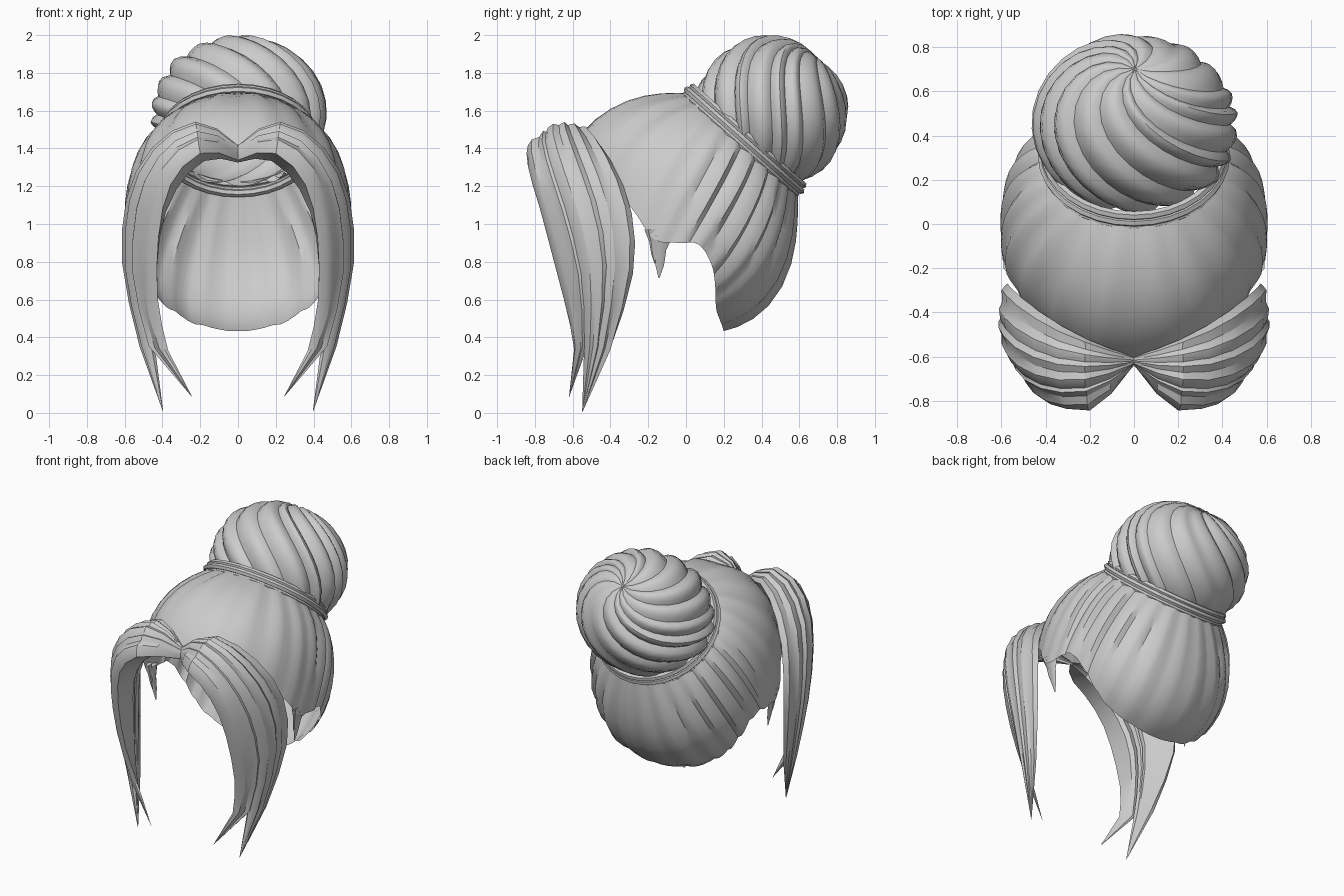
import bpy, math, random
from mathutils import Vector as V

if "Cube" in bpy.data.objects:
    bpy.data.objects.remove(bpy.data.objects["Cube"])

random.seed(4)
TIE = V((0, 0.305, 1.44))            # centre of the hair tie
AXIS = V((0, 0.663, 0.748))          # direction the bun points
FRONT = V((0, -0.748, 0.663))        # in-plane direction toward the forehead
SIDE = V((1, 0, 0))


def spline(pts, t):
    """Catmull-Rom point at t in 0..1."""
    pts = [V(p) for p in pts]
    n = len(pts) - 1
    i = min(int(t * n), n - 1)
    f = t * n - i
    b, c = pts[i], pts[i + 1]
    a = pts[i - 1] if i else b * 2 - c
    d = pts[i + 2] if i + 2 <= n else c * 2 - b
    return 0.5 * (2 * b + (c - a) * f + (2 * a - 5 * b + 4 * c - d) * f ** 2
                  + (3 * b - a - 3 * c + d) * f ** 3)


def loft(name, rings, closed=True, mirror=False, caps=False, angle=35):
    """Skin a list of equal-length point rows."""
    m = len(rings[0])
    verts = [p for r in rings for p in r]
    faces = []
    for i in range(len(rings) - 1):
        for j in range(m if closed else m - 1):
            k = (j + 1) % m
            faces.append((i * m + j, i * m + k, (i + 1) * m + k, (i + 1) * m + j))
    if caps:
        faces += [tuple(range(m))[::-1], tuple(range(len(verts) - m, len(verts)))]
    me = bpy.data.meshes.new(name)
    me.from_pydata([tuple(v) for v in verts], [], faces)
    ob = bpy.data.objects.new(name, me)
    bpy.context.collection.objects.link(ob)
    if mirror:
        mod = ob.modifiers.new("Mirror", 'MIRROR')
        mod.merge_threshold = 0.002
    bpy.ops.object.select_all(action='DESELECT')
    ob.select_set(True)
    bpy.context.view_layer.objects.active = ob
    bpy.ops.object.mode_set(mode='EDIT')
    bpy.ops.mesh.select_all(action='SELECT')
    bpy.ops.mesh.normals_make_consistent(inside=False)
    bpy.ops.object.mode_set(mode='OBJECT')
    bpy.ops.object.shade_smooth_by_angle(angle=math.radians(angle))
    return ob


# Scalp hair: strands combed from the hairline up into the tie
HEAD = V((0, 0, 1.05))
HAIRLINE = [(0, -.62, 1.38), (.24, -.57, 1.35), (.44, -.42, 1.22), (.55, -.27, 1.06),
            (.59, -.17, .92), (.60, -.04, .90), (.59, .07, .89), (.54, .14, .77),
            (.46, .155, .65), (.36, .16, .55), (.2, .19, .465), (0, .2, .43)]


def head_norm(d):
    ry = 0.65 if d.y < 0 else 0.565
    return sum(abs(c / r) ** 2.4 for c, r in zip(d, (.605, ry, .65))) ** (1 / 2.4)


STRANDS, COLS, ROWS = 12, 4, 9
PROFILE = (.05, .5, .85, 1)
amps = [random.uniform(.01, .034) for _ in range(STRANDS + 1)]
rows = [[] for _ in range(ROWS + 1)]
for j in range(STRANDS * COLS + 1):
    u = j / (STRANDS * COLS)
    a = math.pi * u
    top = TIE + 0.38 * (FRONT * math.cos(a) + SIDE * math.sin(a))
    end = spline(HAIRLINE, u)
    lift = amps[j // COLS] * (PROFILE[j % COLS] - .55)
    for i in range(ROWS + 1):
        t = i / ROWS
        d = top.lerp(end, t) - HEAD
        k = head_norm(top - HEAD) * (1 - t) + head_norm(end - HEAD) * t
        d = d * (k / head_norm(d))
        p = HEAD + d + d.normalized() * lift * (.35 + .75 * math.sin(math.pi * min(t * 1.1, .92)))
        if j in (0, STRANDS * COLS):
            p.x = 0
        rows[i].append(p)
loft("scalp_hair", rows, closed=False, mirror=True, angle=38)

# Hair tie: three stacked cords
for n, (off, rad) in enumerate(((-.026, .39), (.004, .4), (.034, .388))):
    rings = []
    for i in range(33):
        a = 2 * math.pi * i / 32
        out = FRONT * math.cos(a) + SIDE * 1.03 * math.sin(a)
        rings.append([TIE + AXIS * (off + .02 * math.sin(b)) + out * (rad + .022 * math.cos(b))
                      for b in (math.pi * k / 3 for k in range(6))])
    loft(f"hair_tie_cord_{n + 1}", rings)

# Bun: ball of twisted strands meeting at a slightly sunken pole
BUN = V((0.005, 0.452, 1.59))
N, C, LAT = 14, 5, 14
BUN_PROFILE = (0, .5, .85, 1, .75)
width = [random.uniform(.6, 1.4) for _ in range(N)]
height = [random.uniform(.012, .04) for _ in range(N)]
total = sum(width)
rings = []
for i in range(LAT + 1):
    th = 0.02 + 2.13 * i / LAT
    ring = []
    start = 0
    for s in range(N):
        for c in range(C):
            a = 2 * math.pi * (start + width[s] * c / C) / total + 1.0 * th
            r = .396 + height[s] * (BUN_PROFILE[c] - .5) * min(1, math.sin(th) * 1.3)
            r -= .02 * math.exp(-(th / .25) ** 2)
            out = FRONT * math.cos(a) + SIDE * 1.14 * math.sin(a)
            ring.append(BUN + r * (AXIS * math.cos(th) + out * math.sin(th)))
        start += width[s]
    rings.append(ring)
loft("bun", rings, angle=45)

# Fringe: each side swept from the centre parting out and down to two tips
RAIL_FRONT = [(0, -.64, 1.34), (.17, -.845, 1.39), (.32, -.845, 1.28), (.40, -.79, 1.09),
              (.43, -.72, .82), (.42, -.65, .55), (.36, -.60, .33)]
RAIL_MID = [(0, -.63, 1.41), (.18, -.69, 1.51), (.37, -.69, 1.44), (.515, -.63, 1.25),
            (.578, -.55, 1.0), (.575, -.50, .70), (.49, -.51, .35)]
RAIL_BACK = [(0, -.60, 1.39), (.18, -.53, 1.50), (.37, -.43, 1.41), (.52, -.32, 1.21),
             (.58, -.26, .96), (.565, -.28, .68), (.485, -.39, .33)]
RAIL_INNER = [(0, -.61, 1.31), (.14, -.64, 1.31), (.26, -.61, 1.21), (.36, -.55, 1.03),
              (.405, -.50, .82), (.415, -.50, .58), (.42, -.52, .33)]
TIP_FRONT, TIP_BACK = (.24, -.62, .08), (.395, -.55, .0)


def fringe_point(rails, s):
    """Quadratic arc through the front, middle and back rails."""
    f, m, b = rails
    return f * (2 * (s - .5) * (s - 1)) + m * (4 * s * (1 - s)) + b * (2 * s * (s - .5))


BUMP = (-.016, .006, .014, -.002, .012, -.016)


def fringe_strand(name, s0, s1, tip, lift):
    rings = []
    steps = 10
    for i in range(steps + 1):
        t = i / steps
        rails = [spline(r, t) for r in (RAIL_FRONT, RAIL_MID, RAIL_BACK)]
        inner = spline(RAIL_INNER, t)
        grow = min(1, .15 + t * 5)
        ring = []
        for k, bump in enumerate(BUMP):
            p = fringe_point(rails, s0 + (s1 - s0) * k / (len(BUMP) - 1))
            ring.append(p + (p - inner).normalized() * (bump + lift) * grow)
        for q in (.75, .25):
            p = fringe_point(rails, s0 + (s1 - s0) * q)
            ring.append(p.lerp(inner, .7))
        rings.append(ring)
    last = rings[-1]
    for f in (.5, .98):
        rings.append([p.lerp(V(tip), f) for p in last])
    loft(name, rings, mirror=True, caps=True, angle=30)


fringe_strand("fringe_front_strand", 0, .42, TIP_FRONT, 0)
fringe_strand("fringe_middle_strand", .34, .72, TIP_BACK, .01)
fringe_strand("fringe_back_strand", .64, 1, TIP_BACK, 0)


# Sideburn wisps in front of the ears
def wisp(name, root, tip, w):
    root, tip = V(root), V(tip)
    rings = []
    for t, k in ((0, 1), (.35, .5), (.7, .38), (1, .05)):
        c = root.lerp(tip, t)
        rings.append([c + V((.018 * k * math.sin(a), w * k * math.cos(a), 0))
                      for a in (math.pi * n / 3 for n in range(6))])
    loft(name, rings, mirror=True, caps=True)


wisp("sideburn_wisp_long", (.58, -.13, .94), (.54, -.143, .715), .06)
wisp("sideburn_wisp_short", (.575, -.18, .97), (.55, -.165, .79), .04)
